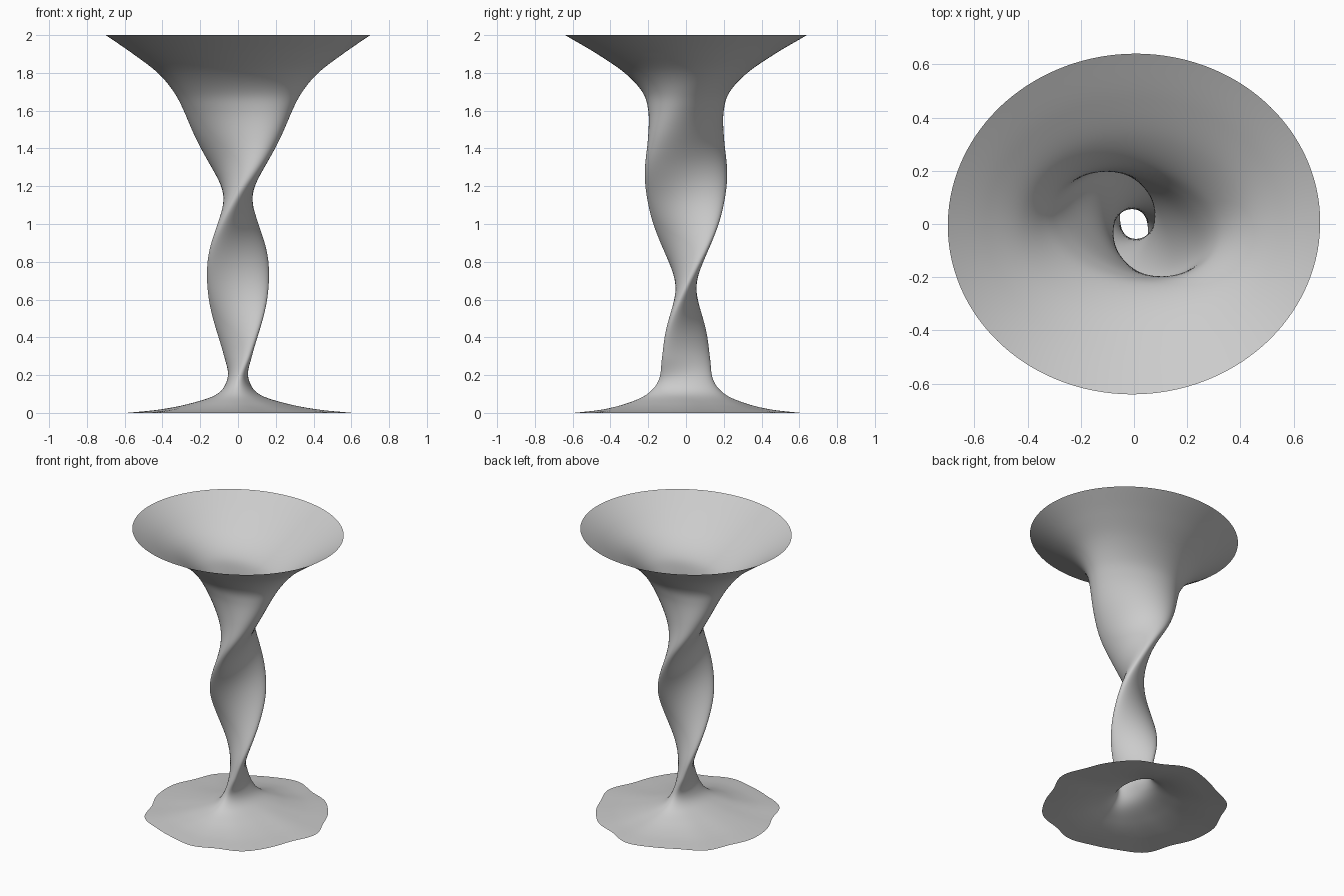
import bpy, bmesh
from math import sin, cos, pi, radians

if "Cube" in bpy.data.objects:
    bpy.data.objects.remove(bpy.data.objects["Cube"])

# Twisting elliptical sections: height, long radius, short radius, rotation in degrees
KEYS = [
    (0.00, 0.585, 0.585, -110), (0.018, 0.44, 0.41, -105), (0.05, 0.315, 0.25, -99),
    (0.10, 0.205, 0.11, -94), (0.18, 0.142, 0.056, -88), (0.30, 0.137, 0.050, -65),
    (0.45, 0.148, 0.052, -40), (0.67, 0.162, 0.056, 1), (0.85, 0.180, 0.062, 34),
    (1.00, 0.192, 0.068, 62), (1.15, 0.208, 0.078, 89), (1.30, 0.236, 0.105, 116),
    (1.45, 0.262, 0.145, 140), (1.60, 0.297, 0.185, 161), (1.70, 0.342, 0.230, 173),
    (1.80, 0.425, 0.325, 180), (1.90, 0.555, 0.470, 182), (2.00, 0.700, 0.640, 183),
]
SEGMENTS, STEPS = 144, 8


def spline(p, q, r, s, t):
    """Catmull-Rom blend of four keys."""
    return [0.5 * (2*b + (c - a)*t + (2*a - 5*b + 4*c - d)*t*t + (3*b - a - 3*c + d)*t**3)
            for a, b, c, d in zip(p, q, r, s)]


def sections():
    first = [2*a - b for a, b in zip(KEYS[0], KEYS[1])]
    last = [2*a - b for a, b in zip(KEYS[-1], KEYS[-2])]
    keys = [first, *KEYS, last]
    for i in range(1, len(keys) - 2):
        for k in range(STEPS):
            yield spline(*keys[i - 1:i + 3], k / STEPS)
    yield KEYS[-1]


bm = bmesh.new()
rings = []
for z, a, b, deg in sections():
    turn = radians(deg)
    wave = max(0, 1 - z / 0.12) ** 2          # rippled foot
    ring = []
    for i in range(SEGMENTS):
        u = 2 * pi * i / SEGMENTS
        f = u + turn
        k = 1 + wave * (0.022 * cos(8*f) + 0.014 * sin(5*f + 0.6) + 0.008 * cos(13*f))
        x, y = a * cos(u) * k, b * sin(u) * k
        ring.append(bm.verts.new((x*cos(turn) - y*sin(turn), x*sin(turn) + y*cos(turn), max(z, 0))))
    rings.append(ring)

# Open single-walled skin from foot to flared rim
for lo, hi in zip(rings, rings[1:]):
    for i in range(SEGMENTS):
        j = (i + 1) % SEGMENTS
        bm.faces.new((lo[i], lo[j], hi[j], hi[i])).smooth = True

mesh = bpy.data.meshes.new("twisted_funnel")
bm.to_mesh(mesh)
bm.free()
bpy.context.collection.objects.link(bpy.data.objects.new("twisted_funnel", mesh))
